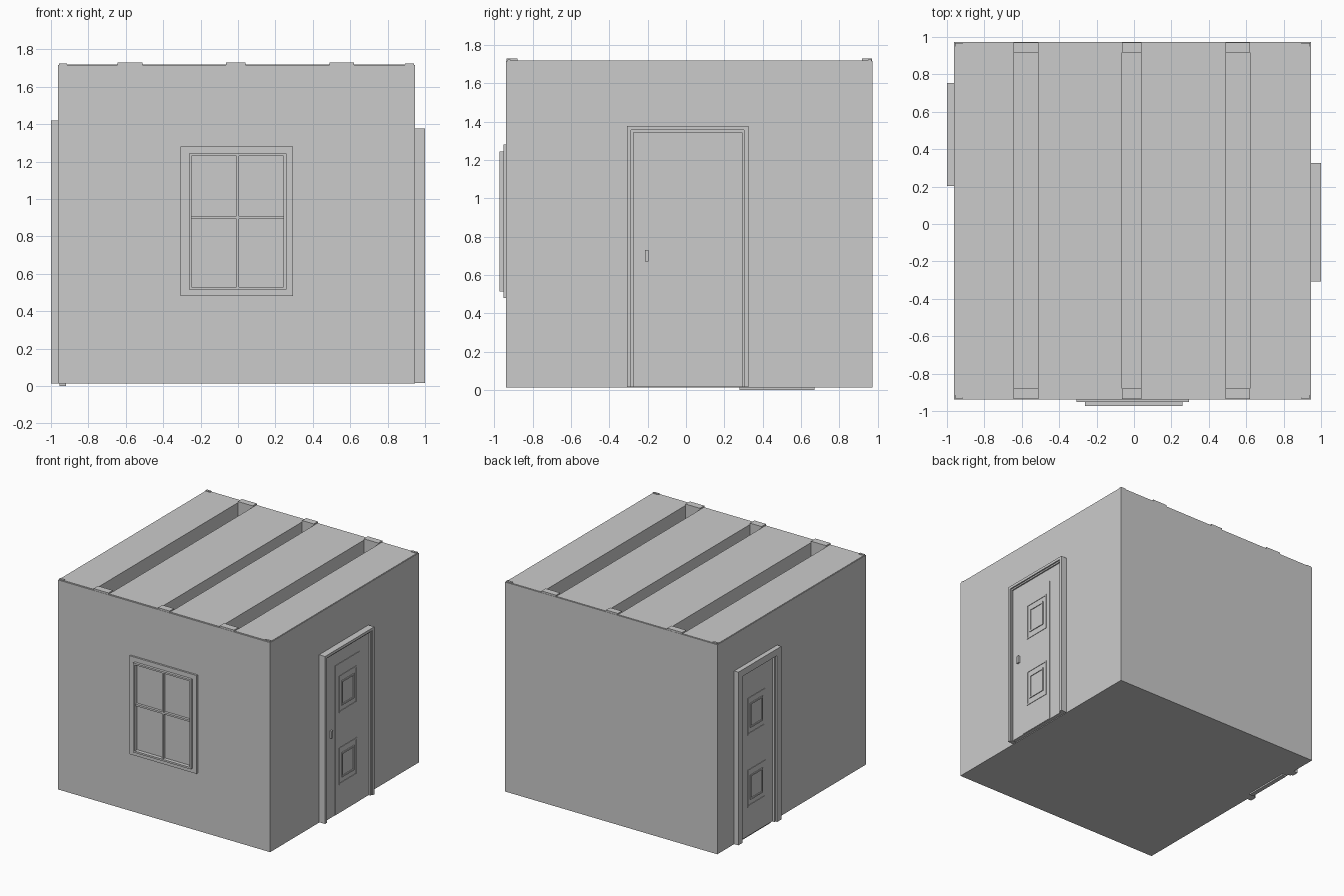
import bpy, bmesh

if "Cube" in bpy.data.objects:
    bpy.data.objects.remove(bpy.data.objects["Cube"])


def box(name, x, y, z, open_top=False):
    """Axis-aligned box from (min, max) pairs, optionally without its lid."""
    bm = bmesh.new()
    bmesh.ops.create_cube(bm, size=1)
    for v in bm.verts:
        v.co = [r[0] if c < 0 else r[1] for c, r in zip(v.co, (x, y, z))]
    if open_top:
        bm.normal_update()
        bmesh.ops.delete(bm, geom=[f for f in bm.faces if f.normal.z > 0.9], context='FACES')
    me = bpy.data.meshes.new(name)
    bm.to_mesh(me)
    bm.free()
    ob = bpy.data.objects.new(name, me)
    bpy.context.collection.objects.link(ob)
    return ob


def ring(name, axis, depth, u, z, w, bottom=True):
    """Rectangular border of width w, lying on a wall facing x or y."""
    bars = [((u[0], u[0] + w), z), ((u[1] - w, u[1]), z),
            ((u[0] + w, u[1] - w), (z[1] - w, z[1]))]
    if bottom:
        bars.append(((u[0] + w, u[1] - w), (z[0], z[0] + w)))
    for uu, zz in bars:
        if axis == 'y':
            box(name, uu, depth, zz)
        else:
            box(name, depth, uu, zz)


def depth_range(a, b):
    return (min(a, b), max(a, b))


X, Y, TOP = (-0.962, 0.946), (-0.938, 0.972), 1.716

# Room shell: floor and four walls
box("room_shell", X, Y, (0.012, TOP), open_top=True)

# Ceiling boards with hollow beam channels between them
channels = [(-0.645, -0.51), (-0.065, 0.04), (0.49, 0.62)]
edges = [-0.957] + [e for c in channels for e in c] + [0.941]
for i in range(0, len(edges), 2):
    box("ceiling_board", (edges[i], edges[i + 1]), (-0.927, 0.965), (1.708, 1.719))
for c in channels:
    box("beam_channel", c, (-0.88, 0.918), (1.585, 1.712), open_top=True)
    for y in ((-0.936, -0.88), (0.918, 0.970)):
        box("beam_end_cap", c, y, (1.705, 1.73))
for y in ((Y[0], -0.90), (0.94, Y[1])):
    box("wall_rim", X, y, (1.706, TOP))
for x in ((X[0], -0.94), (0.925, X[1])):
    box("wall_rim", x, Y, (1.706, TOP))
for x in ((-0.957, -0.915), (0.892, 0.941)):
    for y in ((-0.932, -0.915), (0.95, 0.967)):
        box("corner_block", x, y, (1.71, 1.725))

# Window: casing, sash, glazing bars and glass
ring("window_casing", 'y', (-0.953, -0.936), (-0.307, 0.295), (0.48, 1.28), 0.045)
ring("window_sash", 'y', (-0.974, -0.936), (-0.262, 0.258), (0.515, 1.243), 0.014)
box("window_glass", (-0.25, 0.247), (-0.944, -0.936), (0.525, 1.235))
box("glazing_bar", (-0.008, 0.006), (-0.966, -0.94), (0.525, 1.235))
box("glazing_bar", (-0.25, 0.247), (-0.965, -0.94), (0.893, 0.908))


def door_panels(name, face, sign, yc):
    """Two raised panels, each a double border, on a door leaf."""
    for zc in (0.40, 0.985):
        for hw, hh, out in ((0.115, 0.15, 0.004), (0.08, 0.10, 0.006)):
            d = depth_range(face - sign * 0.002, face + sign * out)
            ring(name, 'x', d, (yc - hw, yc + hw), (zc - hh, zc + hh), 0.012)


# Right-hand door
ring("right_door_frame", 'x', (0.944, 0.999), (-0.308, 0.325), (0.015, 1.377), 0.022, False)
ring("right_door_stop", 'x', (0.944, 0.988), (-0.286, 0.303), (0.015, 1.355), 0.012, False)
box("right_door_leaf", (0.944, 0.977), (-0.274, 0.291), (0.018, 1.343))
box("right_door_field", (0.975, 0.981), (-0.15, 0.165), (0.02, 1.235))
door_panels("right_door_panel", 0.981, 1, 0.01)
box("right_door_handle", (0.975, 0.993), (-0.215, -0.195), (0.67, 0.73))

# Left-hand door, set deeper in a wider frame
ring("left_door_frame", 'x', (-1.0, -0.96), (0.202, 0.755), (0.012, 1.42), 0.055, False)
ring("left_door_stop", 'x', (-0.985, -0.96), (0.257, 0.70), (0.012, 1.365), 0.012, False)
box("left_door_leaf", (-0.967, -0.955), (0.269, 0.688), (0.014, 1.353))
door_panels("left_door_panel", -0.967, -1, 0.478)
box("left_threshold", (-0.955, -0.92), (0.28, 0.67), (0.0, 0.014))
